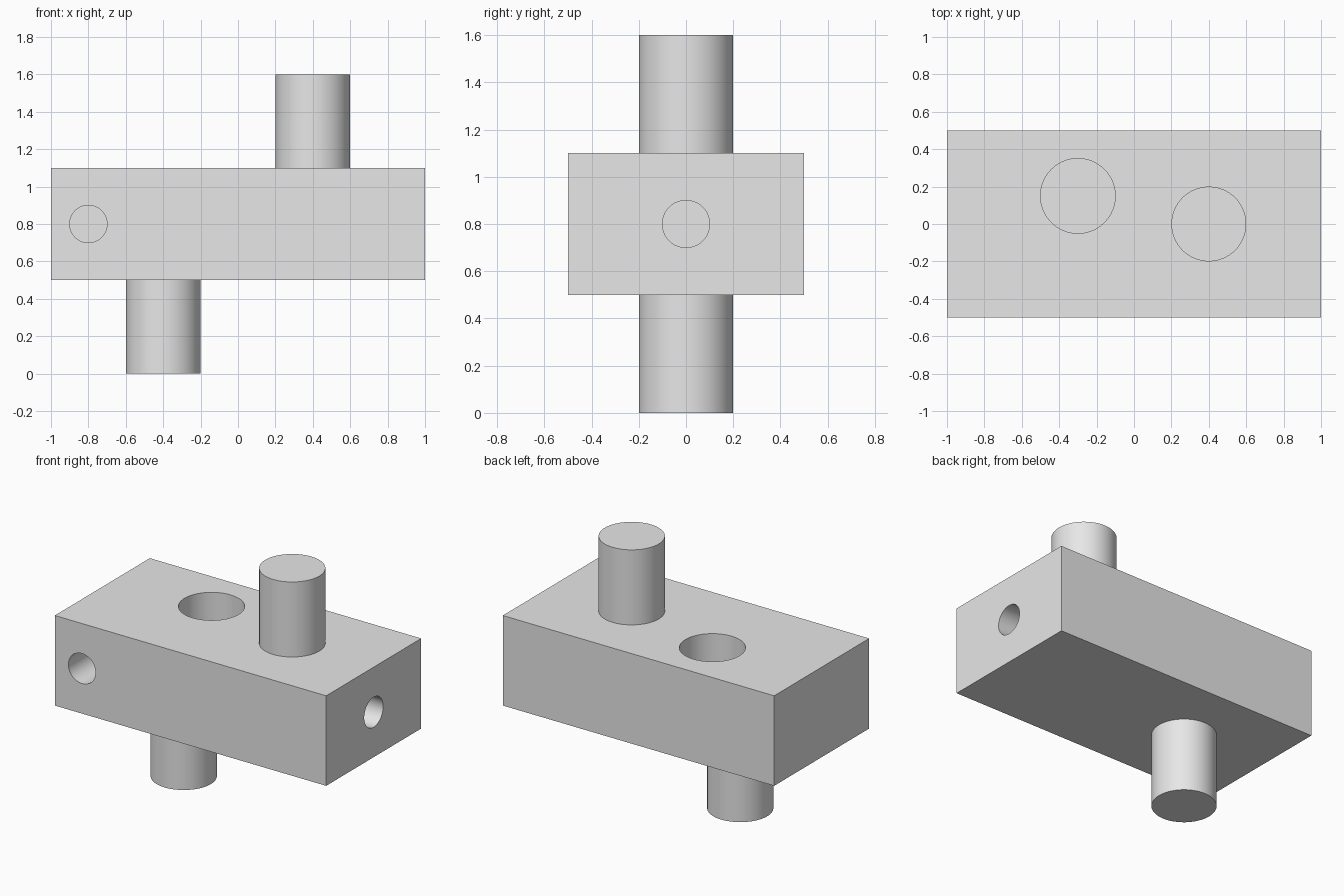
import bpy
import math

if "Cube" in bpy.data.objects:
    bpy.data.objects.remove(bpy.data.objects["Cube"], do_unlink=True)

# Single plain grey
grey = bpy.data.materials.new("plain grey")
grey.use_nodes = True
grey.diffuse_color = (0.8, 0.8, 0.8, 1)
grey.node_tree.nodes["Principled BSDF"].inputs["Base Color"].default_value = (0.8, 0.8, 0.8, 1)


def cylinder(name, radius, length, centre, rotation=(0, 0, 0)):
    bpy.ops.mesh.primitive_cylinder_add(vertices=64, radius=radius, depth=length,
                                        location=centre, rotation=rotation)
    obj = bpy.context.object
    obj.name = name
    obj.data.materials.append(grey)
    bpy.ops.object.shade_smooth_by_angle(angle=math.radians(30))
    return obj


# Block
bpy.ops.mesh.primitive_cube_add(size=1, location=(0, 0, 0.8))
block = bpy.context.object
block.name = "block"
block.scale = (2, 1, 0.6)
bpy.ops.object.transform_apply(location=False, rotation=False, scale=True)
block.data.materials.append(grey)

# Blind holes: each cutter is centred on the face it enters, so half is depth
depth = 0.5
quarter = math.pi / 2
holes = [
    ("top_hole_cutter", 0.2, (-0.3, 0.15, 1.1), (0, 0, 0)),
    ("front_hole_cutter", 0.1, (-0.8, -0.5, 0.8), (quarter, 0, 0)),
    ("side_hole_cutter", 0.1, (1, 0, 0.8), (0, quarter, 0)),
]
for name, radius, centre, rotation in holes:
    cutter = cylinder(name, radius, depth * 2, centre, rotation)
    cutter.hide_render = True
    cutter.hide_set(True)
    cut = block.modifiers.new(name, "BOOLEAN")
    cut.operation = "DIFFERENCE"
    cut.solver = "EXACT"
    cut.object = cutter

# Round pegs above and below
cylinder("top_peg", 0.2, 0.5, (0.4, 0, 1.35))
cylinder("bottom_peg", 0.2, 0.5, (-0.4, 0, 0.25))

# Smooth hole walls, sharp rims
bpy.ops.object.select_all(action="DESELECT")
bpy.context.view_layer.objects.active = block
block.select_set(True)
for modifier in list(block.modifiers):
    bpy.ops.object.modifier_apply(modifier=modifier.name)
bpy.ops.object.shade_smooth_by_angle(angle=math.radians(30))
